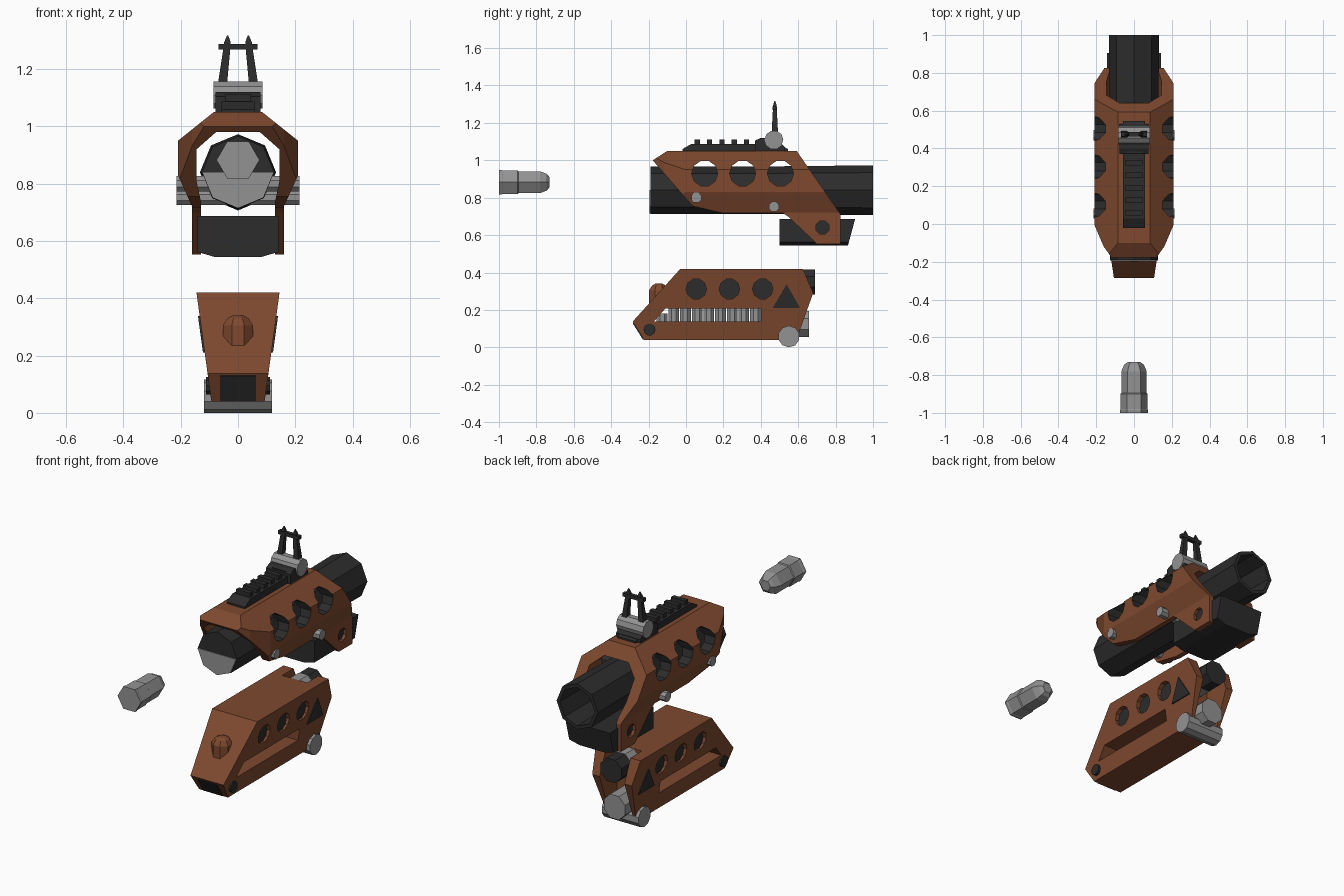
import bpy, bmesh, math
from mathutils import Vector

if "Cube" in bpy.data.objects:
    bpy.data.objects.remove(bpy.data.objects["Cube"])


def material(name, rgb):
    m = bpy.data.materials.new(name)
    m.diffuse_color = (*rgb, 1)
    m.use_nodes = True
    m.node_tree.nodes["Principled BSDF"].inputs["Base Color"].default_value = m.diffuse_color
    return m


BROWN = material("brown", (0.21, 0.066, 0.028))
DARK = material("charcoal", (0.025, 0.025, 0.025))
GREY = material("steel grey", (0.29, 0.29, 0.29))


def finish(name, bm, mat):
    bmesh.ops.recalc_face_normals(bm, faces=bm.faces[:])
    me = bpy.data.meshes.new(name)
    bm.to_mesh(me)
    bm.free()
    ob = bpy.data.objects.new(name, me)
    bpy.context.collection.objects.link(ob)
    if mat:
        me.materials.append(mat)
    return ob


def place(axis, u, v, t):
    # profile (u, v) at distance t along the axis
    return {'x': Vector((t, u, v)), 'y': Vector((u, t, v)), 'z': Vector((u, v, t))}[axis]


def loft(name, rings, axis, mat):
    """Skin a list of (distance, points) rings and close both ends."""
    bm = bmesh.new()
    vs = [[bm.verts.new(place(axis, u, v, t)) for u, v in pts] for t, pts in rings]
    n = len(vs[0])
    for a, b in zip(vs, vs[1:]):
        for i in range(n):
            bm.faces.new((a[i], a[(i + 1) % n], b[(i + 1) % n], b[i]))
    bm.faces.new(vs[0])
    bm.faces.new(vs[-1])
    return finish(name, bm, mat)


def prism(name, pts, axis, a, b, mat=None):
    return loft(name, [(a, pts), (b, pts)], axis, mat)


def ngon(u, v, r, n, turn=0.0):
    return [(u + r * math.cos(2 * math.pi * (i + turn) / n),
             v + r * math.sin(2 * math.pi * (i + turn) / n)) for i in range(n)]


def lathe(name, u, v, steps, axis, n, mat, turn=0.0):
    return loft(name, [(t, ngon(u, v, r, n, turn)) for t, r in steps], axis, mat)


def rod(name, u, v, r, axis, a, b, n, mat=None, turn=0.0):
    return lathe(name, u, v, [(a, r), (b, r)], axis, n, mat, turn)


def box(name, x, y, z, mat=None):
    return prism(name, [(x[0], y[0]), (x[1], y[0]), (x[1], y[1]), (x[0], y[1])], 'z', z[0], z[1], mat)


def boolean(ob, cutter, op='DIFFERENCE'):
    m = ob.modifiers.new("cut", 'BOOLEAN')
    m.operation, m.object, m.solver = op, cutter, 'EXACT'
    if cutter.data.materials:      # coloured cutters leave their colour on the cut walls
        m.material_mode = 'TRANSFER'
    bpy.context.view_layer.update()
    dg = bpy.context.evaluated_depsgraph_get()
    me = bpy.data.meshes.new_from_object(ob.evaluated_get(dg))
    ob.modifiers.clear()
    ob.data = me
    bpy.data.objects.remove(cutter)


def mirrored(half):
    return half + [(-x, z) for x, z in reversed(half)]


# loose cartridge
lathe("cartridge", 0, 0.883, [(-1, 0.075), (-0.985, 0.075), (-0.98, 0.072), (-0.9, 0.072),
                              (-0.895, 0.067), (-0.78, 0.067), (-0.745, 0.052), (-0.73, 0.032)],
      'y', 6, GREY)

# barrel, open at the muzzle and slightly flared
lathe("barrel", 0, 0.84, [(-0.19, 0.126), (0.3, 0.126), (1, 0.133), (1, 0.112), (0.4, 0.1)],
      'y', 8, DARK)
# steel breech plate on the lower half of the rear face
breech = ngon(0, 0.84, 0.124, 8)
prism("breech_plate", [breech[i] for i in (4, 5, 6, 7, 0)], 'y', -0.195, -0.188, GREY)

# upper housing: arch section trimmed by side and plan outlines
arch = mirrored([(0.085, 1.05), (0.21, 0.95), (0.21, 0.83), (0.16, 0.72), (0.16, 0.5),
                 (0.13, 0.5), (0.13, 0.74), (0.145, 0.81), (0.145, 0.92), (0.077, 0.98)])
housing = prism("upper_housing", arch, 'y', -0.3, 1, BROWN)
side = [(-0.178, 1.0), (-0.085, 1.06), (0.585, 1.06), (0.826, 0.712), (0.826, 0.553),
        (0.70, 0.553), (0.545, 0.70), (0.52, 0.717), (0.2, 0.717), (0.035, 0.755)]
boolean(housing, prism("side_trim", side, 'x', -0.4, 0.4), 'INTERSECT')
plan = mirrored([(0.11, -0.19), (0.16, -0.12), (0.22, 0.02), (0.22, 0.9)])
boolean(housing, prism("plan_trim", plan, 'z', 0.3, 1.3), 'INTERSECT')
for y in (0.1, 0.303, 0.505):
    boolean(housing, rod("vent_cutter", y, 0.93, 0.07, 'x', -0.4, 0.4, 10, DARK))
boolean(housing, rod("leg_cutter", 0.73, 0.64, 0.038, 'x', -0.4, 0.4, 8, None, 0.5))

# cross pins
for i, (y, z) in enumerate([(0.055, 0.80), (0.47, 0.752)]):
    rod(f"cross_pin_{i + 1}", y, z, 0.029, 'x', -0.214, 0.214, 8, GREY, 0.5)

# dark block between the housing legs, with a chamfered belly
block = mirrored([(0.142, 0.687), (0.142, 0.562), (0.08, 0.544)])
fore = prism("fore_block", block, 'y', 0.50, 1.0, DARK)
boolean(fore, prism("block_trim", [(0.4, 0.8), (0.935, 0.8), (0.862, 0.53), (0.4, 0.53)], 'x', -0.3, 0.3),
        'INTERSECT')

# top rail with teeth
prism("rail", [(-0.02, 1.04), (-0.02, 1.06), (0.03, 1.088), (0.49, 1.088), (0.545, 1.06), (0.545, 1.04)],
      'x', -0.058, 0.058, DARK)
for i in range(6):
    y = 0.06 + 0.066 * i
    box(f"rail_tooth_{i + 1}", (-0.045, 0.045), (y - 0.014, y + 0.014), (1.08, 1.112), DARK)

# flip sight: base, hinge drum, two posts, crossbar
prism("sight_base", [(0.37, 1.05), (0.37, 1.105), (0.4, 1.12), (0.48, 1.12), (0.53, 1.07), (0.53, 1.05)],
      'x', -0.078, 0.078, DARK)
rod("sight_drum", 0.47, 1.11, 0.05, 'x', -0.086, 0.086, 10, GREY)
for s, label in ((-1, "left"), (1, "right")):
    rings = []
    for z, xa, xb, d in ((1.13, 0.04, 0.073, 0.018), (1.28, 0.026, 0.05, 0.01),
                         (1.295, 0.026, 0.048, 0.009), (1.318, 0.034, 0.038, 0.002)):
        rings.append((z, [(s * xa, 0.475 - d), (s * xb, 0.475 - d), (s * xb, 0.475 + d), (s * xa, 0.475 + d)]))
    loft(f"sight_post_{label}", rings, 'z', DARK)
box("sight_crossbar", (-0.068, 0.068), (0.463, 0.487), (1.268, 1.288), DARK)


# lower unit: side profile whose width grows with height
def half_width(z):
    return 0.093 + 0.052 * (z - 0.04) / 0.38


lower = prism("lower_unit", [(-0.03, 0.42), (0.625, 0.42), (0.68, 0.29), (0.59, 0.04),
                             (-0.225, 0.04), (-0.285, 0.138)], 'x', -1, 1, BROWN)
for v in lower.data.vertices:
    v.co.x *= half_width(v.co.z)
boolean(lower, box("rear_cutter", (-0.08, 0.08), (0.52, 0.9), (-0.1, 0.6)))
boolean(lower, prism("window_cutter", [(-0.11, 0.208), (0.40, 0.208), (0.40, 0.138), (-0.172, 0.138)],
                     'x', -0.3, 0.3))
for i, y in enumerate((0.055, 0.232, 0.41)):
    boolean(lower, rod("port_cutter", y, 0.312, 0.055, 'x', -0.3, 0.3, 10))
    rod(f"port_core_{i + 1}", y, 0.312, 0.055, 'x', -0.11, 0.11, 10, DARK)

# rounds standing in the window
for i in range(9):
    rod(f"stored_round_{i + 1}", 0, -0.128 + 0.0625 * i, 0.031, 'z', 0.13, 0.216 if i else 0.18,
        8, GREY, 0.5)

# dark triangular side plates
tri = [(0.463, 0.21), (0.61, 0.21), (0.538, 0.338)]
for s, label in ((-1, "left"), (1, "right")):
    plate = loft(f"triangle_plate_{label}", [(-0.003, tri), (0.006, tri)], 'x', DARK)
    for v in plate.data.vertices:
        v.co.x = s * (half_width(v.co.z) + v.co.x)
    plate.data.update()
    if s < 0:
        plate.data.flip_normals()

# front button, lower front plate and hinge pin
lathe("front_button", 0, -0.145, [(0.22, 0.057), (0.305, 0.057), (0.33, 0.04), (0.341, 0.02)],
      'z', 8, BROWN, 0.5)
prism("front_plate", [(-0.284, 0.128), (-0.278, 0.131), (-0.225, 0.045), (-0.231, 0.042)],
      'x', -0.062, 0.062, DARK)
rod("hinge_pin", -0.195, 0.095, 0.032, 'x', -0.112, 0.112, 10, DARK)

# rear fittings: upper plug, lower plug and wheel
rod("upper_collar", 0, 0.35, 0.074, 'y', 0.50, 0.60, 8, GREY, 0.5)
rod("upper_plug", 0, 0.35, 0.072, 'y', 0.60, 0.69, 8, DARK, 0.5)
rod("lower_plug", 0, 0.125, 0.074, 'y', 0.48, 0.658, 8, GREY, 0.5)
rod("rear_wheel", 0.55, 0.058, 0.058, 'x', -0.118, 0.118, 10, GREY, 0.5)
